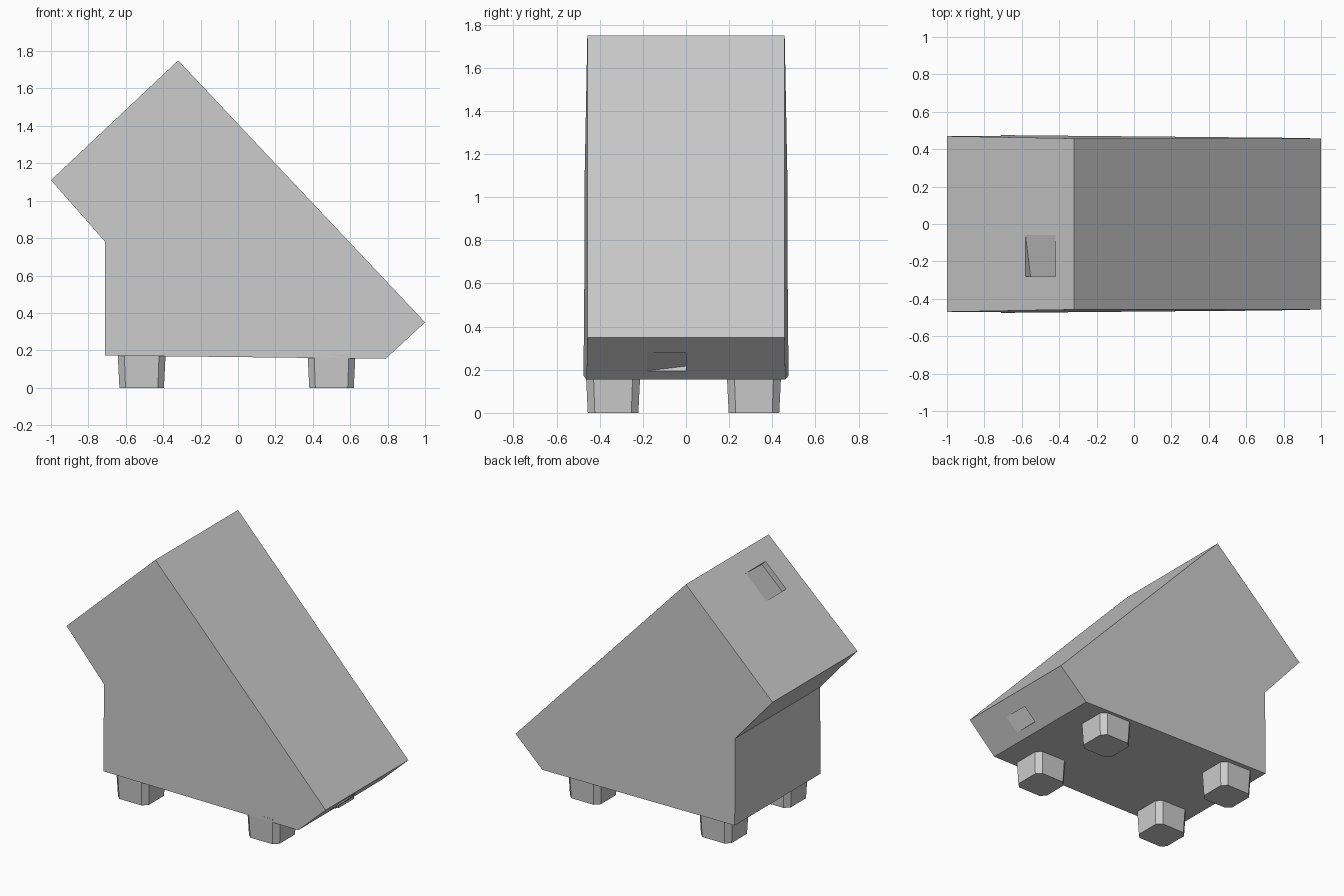
import bpy
import bmesh
from mathutils import Vector

if "Cube" in bpy.data.objects:
    bpy.data.objects.remove(bpy.data.objects["Cube"])


def prism(name, ring_a, ring_b):
    """Closed solid between two matching rings of points."""
    bm = bmesh.new()
    a = [bm.verts.new(p) for p in ring_a]
    b = [bm.verts.new(p) for p in ring_b]
    bm.faces.new(a)
    bm.faces.new(b[::-1])
    n = len(a)
    for i in range(n):
        bm.faces.new((a[i], b[i], b[(i + 1) % n], a[(i + 1) % n]))
    bmesh.ops.recalc_face_normals(bm, faces=bm.faces)
    mesh = bpy.data.meshes.new(name)
    bm.to_mesh(mesh)
    bm.free()
    obj = bpy.data.objects.new(name, mesh)
    bpy.context.collection.objects.link(obj)
    return obj


# Body: slanted block on an upright base, sides narrowing slightly to the slope
profile = [(-0.71, 0.172), (0.79, 0.155), (1.0, 0.35),
           (-0.32, 1.75), (-1.0, 1.11), (-0.71, 0.78)]


def side(sign):
    return [(x, sign * (0.47 - 0.013 * (0.728 * x + 0.685 * z)), z)
            for x, z in profile]


body = prism("body", side(-1), side(1))


# Shallow wedge-shaped dents in the top end and the toe
def dent(name, centre, along, normal, y0, y1, depth, length):
    c, u, n = Vector(centre), Vector(along).normalized(), Vector(normal).normalized()
    section = [(y0, 0.0), (y1, -depth), (y1, 0.02), (y0, 0.02)]
    rings = [[c + u * s * length / 2 + Vector((0, y, 0)) + n * d for y, d in section]
             for s in (-1, 1)]
    cutter = prism(name, *rings)
    cutter.hide_render = True
    cutter.hide_viewport = True
    mod = body.modifiers.new(name, 'BOOLEAN')
    mod.operation = 'DIFFERENCE'
    mod.solver = 'EXACT'
    mod.object = cutter


dent("top_dent_cutter", (-0.5, 0, 1.5806), (0.68, 0, 0.64), (-0.64, 0, 0.68),
     -0.06, -0.28, 0.04, 0.22)
dent("toe_dent_cutter", (0.8769, 0, 0.2357), (0.21, 0, 0.195), (0.195, 0, -0.21),
     -0.18, 0.0, 0.03, 0.12)


# Feet: stubby blocks with cut corners, slightly narrower at the floor
def foot(name, cx, cy, hx, hy):
    def ring(z, k, c=0.035):
        pts = [(hx, hy - c), (hx - c, hy), (c - hx, hy), (-hx, hy - c),
               (-hx, c - hy), (c - hx, -hy), (hx - c, -hy), (hx, c - hy)]
        return [(cx + k * x, cy + k * y, z) for x, y in pts]
    prism(name, ring(0.0, 0.93), ring(0.18, 1.0))


for x_name, cx in (("left", -0.515), ("right", 0.5)):
    for y_name, cy in (("front", -0.338), ("back", 0.315)):
        foot(f"{y_name}_{x_name}_foot", cx, cy, 0.128, 0.126)
